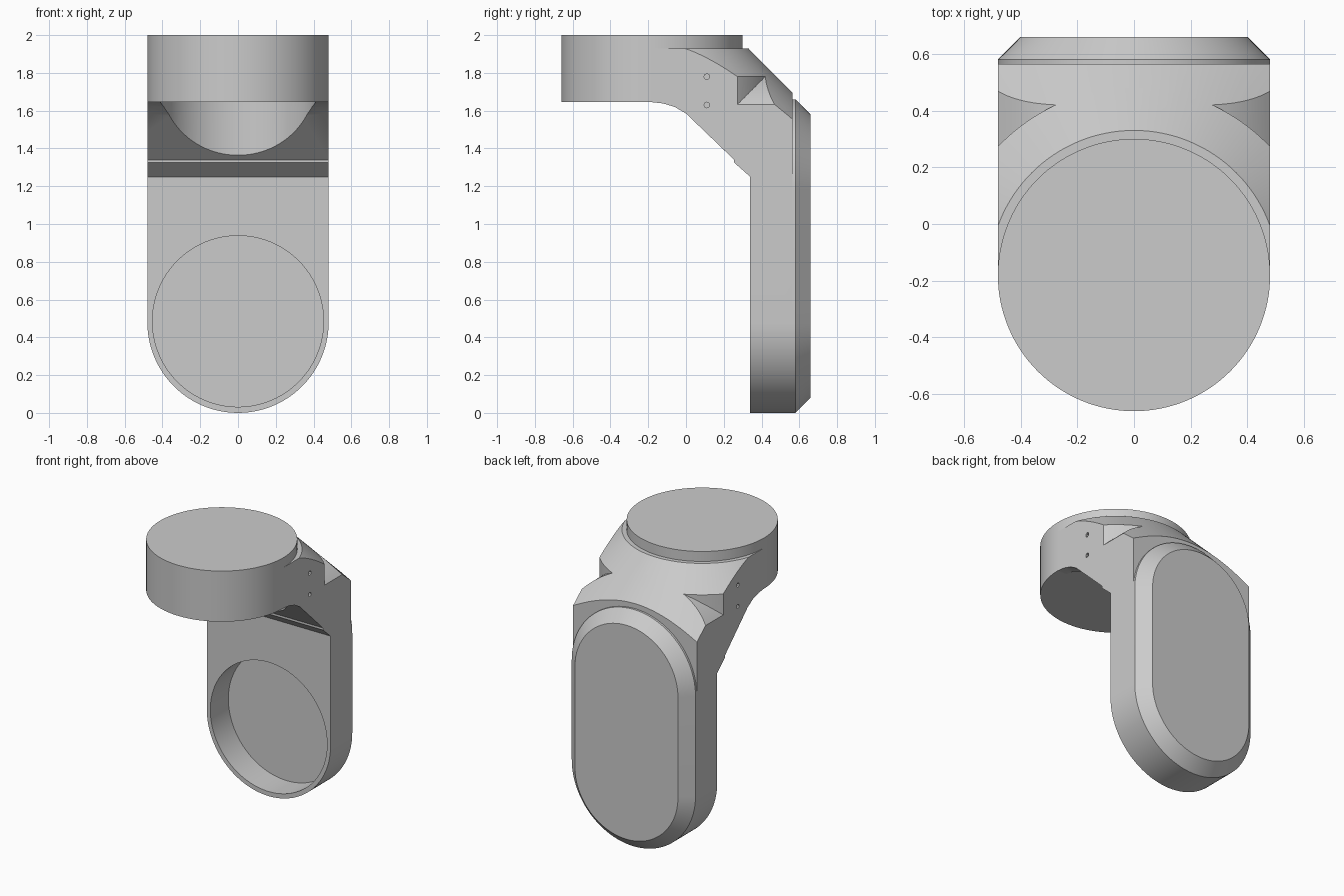
import bpy, bmesh
from math import sin, cos, pi, asin

if "Cube" in bpy.data.objects:
    bpy.data.objects.remove(bpy.data.objects["Cube"], do_unlink=True)

GREY = (0.6, 0.6, 0.6, 1)
mat = bpy.data.materials.new("plain_grey")
mat.use_nodes = True
mat.diffuse_color = GREY
mat.node_tree.nodes["Principled BSDF"].inputs["Base Color"].default_value = GREY

HALF = 0.48      # half width of the whole bracket
AXIS_Y = -0.18   # vertical axis of the upper joint
LOW, HIGH = 0.48, 1.18   # arc centres of the arm, in z


def loft(name, rings):
    """Solid through rings of equal point count, capped at both ends."""
    bm = bmesh.new()
    loops = [[bm.verts.new(p) for p in ring] for ring in rings]
    n = len(loops[0])
    for a, b in zip(loops, loops[1:]):
        for i in range(n):
            j = (i + 1) % n
            bm.faces.new((a[i], a[j], b[j], b[i]))
    bm.faces.new(loops[0])
    bm.faces.new(loops[-1])
    bmesh.ops.recalc_face_normals(bm, faces=bm.faces)
    mesh = bpy.data.meshes.new(name)
    bm.to_mesh(mesh)
    bm.free()
    mesh.materials.append(mat)
    ob = bpy.data.objects.new(name, mesh)
    bpy.context.collection.objects.link(ob)
    return ob


def arc(r, start, end, n):
    return [(r * cos(start + (end - start) * i / n),
             r * sin(start + (end - start) * i / n)) for i in range(n + 1)]


def turned(name, profile, n=128):
    """Round solid about the vertical joint axis; profile is (radius, z)."""
    return loft(name, [[(x, y + AXIS_Y, z) for x, y in arc(r, 0, 2 * pi, n)[:-1]]
                       for r, z in profile])


def box(name, x0, x1, y0, y1, z0, z1):
    return loft(name, [[(x0, y0, z), (x1, y0, z), (x1, y1, z), (x0, y1, z)]
                       for z in (z0, z1)])


def stadium(low_r, high_r, y):
    """Upright rounded outline; a larger top arc is trimmed at the sides."""
    a = asin(min(1, low_r / high_r))
    bottom = [(x, y, z + LOW) for x, z in arc(low_r, pi, 2 * pi, 48)]
    top = [(x, y, z + HIGH) for x, z in arc(high_r, pi / 2 - a, pi / 2 + a, 48)]
    return bottom + top


def rod(name, axis, centre, r, start, end, n):
    """Cylinder along x or y; centre gives the other two coordinates."""
    rings = []
    for d in (start, end):
        ring = arc(r, 0, 2 * pi, n)[:-1]
        rings.append([(d, centre[0] + u, centre[1] + v) if axis == "x"
                      else (centre[0] + u, d, centre[1] + v) for u, v in ring])
    return loft(name, rings)


def combine(ob, other, operation):
    mod = ob.modifiers.new(operation.lower(), "BOOLEAN")
    mod.operation, mod.object, mod.solver = operation, other, "EXACT"
    bpy.context.view_layer.objects.active = ob
    bpy.ops.object.modifier_apply(modifier=mod.name)
    bpy.data.objects.remove(other, do_unlink=True)


# Upper shoulder: bevelled drum trimmed to the bracket width
body = turned("bracket_body", [(0.66, 1.1), (0.66, 1.78), (0.51, 1.93)])
combine(body, box("trim", -HALF, HALF, AXIS_Y, 1, 1, 2.1), "INTERSECT")

# Hanging arm, its top sloped by the same cone as the shoulder bevel
arm = loft("arm", [stadium(HALF, 0.66, 0.1), stadium(HALF, 0.66, 0.565)])
combine(arm, turned("slope", [(2.54, -0.1), (0.51, 1.93)]), "INTERSECT")
combine(body, arm, "UNION")

# Underside: flat, rounded corner, 45 degree slope with a small step, arm front
under = [(-1, 1.645), (AXIS_Y, 1.645), (-0.12, 1.638), (-0.06, 1.62), (0, 1.585),
         (0.255, 1.34), (0.255, 1.325), (0.34, 1.25), (0.34, -0.2), (-1, -0.2)]
combine(body, loft("under", [[(x, y, z) for y, z in under] for x in (-1, 1)]),
        "DIFFERENCE")

# Round sockets below the disc and at the foot of the arm
combine(body, turned("upper_socket", [(0.41, 1.1), (0.41, 1.66)]), "DIFFERENCE")
combine(body, rod("lower_socket", "y", (0, 0.485), 0.453, 0.2, 0.54, 96),
        "DIFFERENCE")

# Screw holes on both flanks
for side in (-1, 1):
    for z in (1.63, 1.78):
        combine(body, rod("hole", "x", (0.11, z), 0.015, side * 0.44, side * 0.6, 8),
                "DIFFERENCE")

# Joint disc on top and bevelled cover on the back of the arm
disc = turned("joint_disc", [(HALF, 1.645), (HALF, 2)])
cover = loft("back_cover", [stadium(r, r, y) for r, y in
                            ((HALF, 0.555), (HALF, 0.58), (0.4, 0.66))])

for ob in (body, disc, cover):
    bpy.ops.object.select_all(action="DESELECT")
    ob.select_set(True)
    bpy.context.view_layer.objects.active = ob
    bpy.ops.object.shade_smooth_by_angle(angle=pi / 7)
